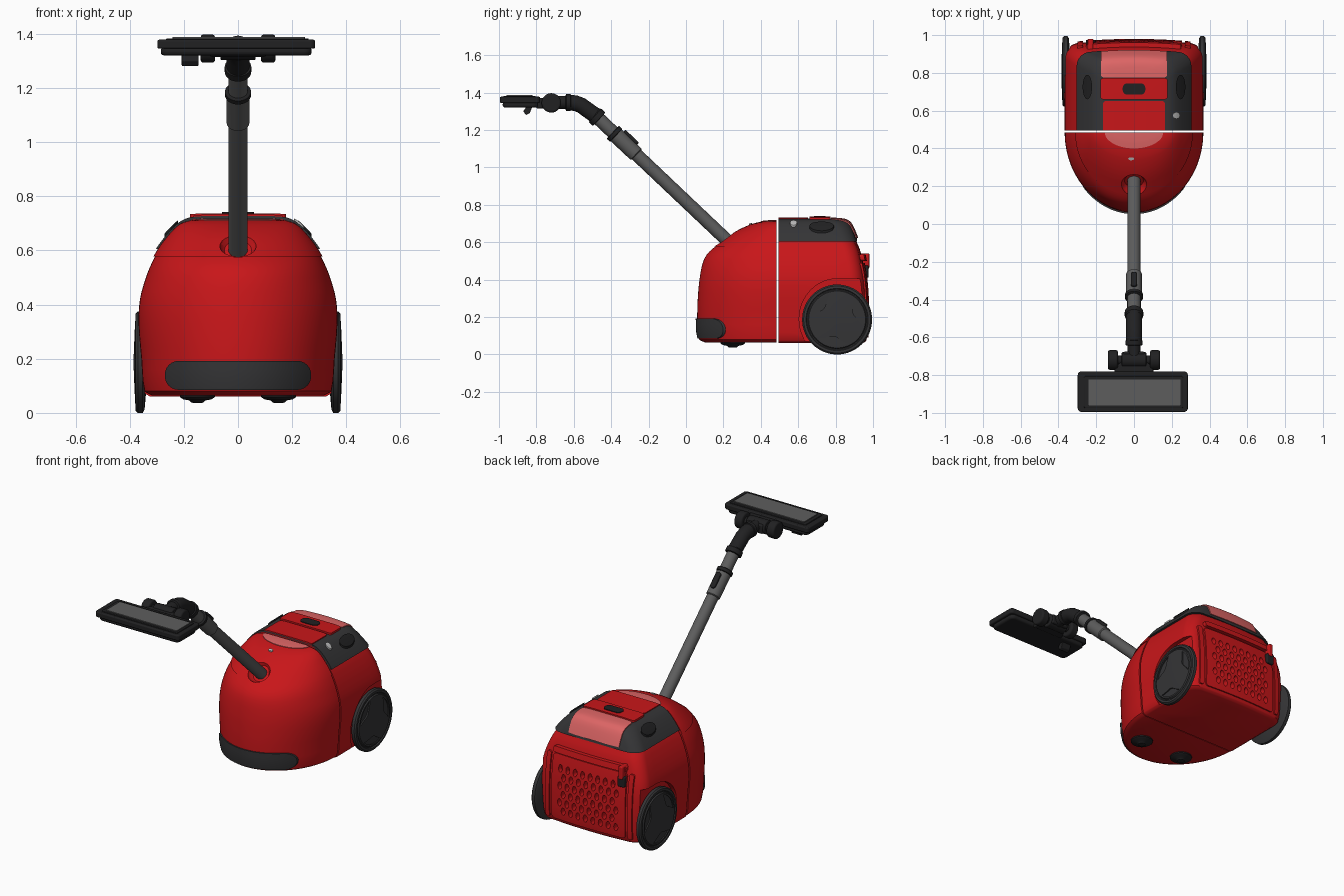
import bpy, bmesh, math
from mathutils import Vector, Matrix

if "Cube" in bpy.data.objects:
    bpy.data.objects.remove(bpy.data.objects["Cube"])

def mat(name, r, g, b):
    m = bpy.data.materials.new(name)
    m.diffuse_color = (r, g, b, 1)
    m.use_nodes = True
    m.node_tree.nodes["Principled BSDF"].inputs["Base Color"].default_value = m.diffuse_color
    return m

RED = mat("red_plastic", .58, .008, .01)
PINK = mat("clear_pink", .72, .13, .13)
DARK = mat("dark_plastic", .035, .035, .037)
BLACK = mat("black_plastic", .015, .015, .016)
GREY = mat("grey_metal", .11, .11, .11)
LIGHT = mat("light_metal", .5, .5, .5)

def finish(name, bm, m):
    bmesh.ops.recalc_face_normals(bm, faces=bm.faces)
    me = bpy.data.meshes.new(name)
    bm.to_mesh(me)
    bm.free()
    ob = bpy.data.objects.new(name, me)
    bpy.context.collection.objects.link(ob)
    if m:
        me.materials.append(m)
    return ob

def loft(name, rings, m):
    bm = bmesh.new()
    vs = [[bm.verts.new(p) for p in r] for r in rings]
    n = len(rings[0])
    for a, b in zip(vs, vs[1:]):
        for i in range(n):
            j = (i + 1) % n
            bm.faces.new((a[i], a[j], b[j], b[i]))
    bm.faces.new(vs[0])
    bm.faces.new(vs[-1])
    return finish(name, bm, m)

def prism(name, outlines, axis, lo, hi, m=None, bevel=0):
    put = {'x': lambda a, b, h: (h, a, b), 'y': lambda a, b, h: (a, h, b),
           'z': lambda a, b, h: (a, b, h)}[axis]
    bm = bmesh.new()
    for o in outlines:
        lo_v = [bm.verts.new(put(a, b, lo)) for a, b in o]
        hi_v = [bm.verts.new(put(a, b, hi)) for a, b in o]
        bm.faces.new(lo_v)
        bm.faces.new(hi_v)
        for i in range(len(o)):
            j = (i + 1) % len(o)
            bm.faces.new((lo_v[i], lo_v[j], hi_v[j], hi_v[i]))
    ob = finish(name, bm, m)
    if bevel:
        b = ob.modifiers.new("bevel", 'BEVEL')
        b.width, b.segments, b.limit_method = bevel, 3, 'ANGLE'
    return ob

def rrect(x0, x1, y0, y1, r, n=6):
    out = []
    for k, (cx, cy) in enumerate([(x1-r, y1-r), (x0+r, y1-r), (x0+r, y0+r), (x1-r, y0+r)]):
        for i in range(n + 1):
            a = math.pi / 2 * (k + i / n)
            out.append((cx + r * math.cos(a), cy + r * math.sin(a)))
    return out

def oval(cx, cy, rx, ry, n=24):
    return [(cx + rx * math.cos(2*math.pi*i/n), cy + ry * math.sin(2*math.pi*i/n)) for i in range(n)]

def boolean(ob, cutter, op='DIFFERENCE', keep=False):
    mod = ob.modifiers.new("bool", 'BOOLEAN')
    mod.object, mod.operation, mod.solver = cutter, op, 'EXACT'
    bpy.context.view_layer.objects.active = ob
    bpy.ops.object.modifier_apply(modifier=mod.name)
    if not keep:
        bpy.data.objects.remove(cutter)
    return ob

def mirror(ob):
    c = ob.copy()
    c.data = ob.data.copy()
    c.name = ob.name + "_left"
    c.data.transform(Matrix.Scale(-1, 4, (1, 0, 0)))
    c.data.flip_normals()
    bpy.context.collection.objects.link(c)

def tube(name, path, m, n=32):
    # round tube along (y, z, radius) stations in the middle plane
    rings = []
    for i, (y, z, r) in enumerate(path):
        a, b = path[max(i-1, 0)], path[min(i+1, len(path)-1)]
        t = Vector((0, b[0]-a[0], b[1]-a[1])).normalized()
        nrm = Vector((0, -t.z, t.y))
        rings.append([Vector((r*math.cos(q), y, z)) + nrm*r*math.sin(q)
                      for q in (2*math.pi*k/n for k in range(n))])
    return loft(name, rings, m)

# Body profiles: height, half width, front or back reach
FRONT = [(.065, .32, .10), (.08, .345, .07), (.2, .357, .06), (.33, .367, .065), (.42, .362, .075),
         (.5, .34, .093), (.55, .32, .125), (.6, .293, .19), (.65, .255, .262), (.69, .215, .345),
         (.706, .175, .405), (.711, .12, .45)]
REAR = [(.06, .325, .945), (.075, .345, .965), (.2, .357, .972), (.33, .367, .968), (.42, .362, .959),
        (.5, .34, .945), (.56, .315, .93), (.6, .293, .913), (.65, .255, .893), (.69, .215, .872),
        (.708, .185, .85), (.715, .155, .825), (.718, .115, .79)]

def smooth(tab, sub=3):
    out = []
    slope = lambda i, c: ((tab[min(i+1, len(tab)-1)][c] - tab[max(i-1, 0)][c]) /
                          (tab[min(i+1, len(tab)-1)][0] - tab[max(i-1, 0)][0]))
    for i in range(len(tab) - 1):
        a, b = tab[i], tab[i+1]
        h = b[0] - a[0]
        for k in range(sub):
            t = k / sub
            v = [a[c]*(2*t**3-3*t*t+1) + b[c]*(3*t*t-2*t**3) + h*slope(i, c)*(t**3-2*t*t+t)
                 + h*slope(i+1, c)*(t**3-t*t) for c in (1, 2)]
            out.append((a[0] + h*t, *v))
    return out + [tab[-1]]

def front_shell(name, m, d=0):
    rings = []
    for z, w, f in smooth(FRONT):
        arc = [math.pi * i / 56 for i in range(57)]
        rings.append([((w+d)*math.cos(a), .485-(.485-f+d)*math.sin(a), z+d*(z-.065)/.646) for a in arc])
    return loft(name, rings, m)

def rear_shell(name, m, d=0):
    rings, y0, r = [], .495, .065
    for z, w, b in smooth(REAR):
        w, b = w + d, b + d - .02
        half = [(w, y0 + (b-r-y0)*i/6) for i in range(6)]
        half += [(w-r+r*math.cos(a), b-r+r*math.sin(a)) for a in (math.pi/16*i for i in range(9))]
        half += [((w-r)*(1-k/4), b) for k in (1, 2, 3)]
        pts = half + [(0, b)] + [(-x, y) for x, y in reversed(half)]
        rings.append([(x, y + .02*(1-(x/w)**2)*(y-y0)/(b-y0), z + d*(z-.06)/.658) for x, y in pts])
    return loft(name, rings, m)

def patch(name, shell, m, d, outlines, axis, lo, hi):
    # raised panel that follows a shell
    return boolean(shell(name, m, d), prism("cutter", outlines, axis, lo, hi), 'INTERSECT')

# Front shell with hose socket
hit, way = Vector((.215, .614)), Vector((-.726, .688))
def wand(s, r):
    p = hit + way * s
    return (p.x, p.y, r)
front = front_shell("front_shell", RED)
hood = patch("front_hood", front_shell, RED, .004, [rrect(-.5, .5, -.1, .6, .02)], 'z', .578, .9)
for ob in (front, hood):
    boolean(ob, tube("cutter", [wand(-.02, .05), wand(0, .066), wand(.1, .085)], None))
patch("bumper", front_shell, DARK, .008, [rrect(-.27, .27, .085, .192, .05)], 'y', -.1, .3)
patch("front_window", front_shell, PINK, .007, [[(.155*math.cos(a), .486+.086*math.sin(a))
      for a in (math.pi+math.pi*i/24 for i in range(25))]], 'z', .62, .9)
patch("hood_badge", front_shell, LIGHT, .009, [oval(-.015, .345, .016, .008)], 'z', .62, .9)

# Rear shell with wheel wells and vent holes
rear = rear_shell("rear_shell", RED)
well = [(.81+.205*math.cos(a), .19+.215*math.sin(a)) for a in
        (math.radians(90+6*i) for i in range(21))] + [(.7, -.1), (1.1, -.1), (1.1, .405)]
for lo, hi in ((.338, .5), (-.5, -.338)):
    boolean(rear, prism("cutter", [well], 'x', lo, hi))
panel = patch("back_panel", rear_shell, RED, .008, [rrect(-.255, .255, .09, .49, .02)], 'y', .9, 1.2)
holes = prism("cutter", [oval(-.195+.052*c+(.026 if r % 2 else 0), .15+.052*r, .014, .023, 12)
              for r in range(6) for c in range(8)], 'y', .935, 1.2)
boolean(rear, holes, keep=True)
boolean(panel, holes)
patch("back_lip", rear_shell, RED, .02, [rrect(-.25, .25, .5, .535, .012)], 'y', .88, 1.2)
for s in (-1, 1):
    x = s * .285
    patch("back_rib", rear_shell, RED, .008, [rrect(x-.015, x+.015, .09, .49, .01)], 'y', .85, 1.2)
prism("cable_latch", [rrect(-.255, -.205, .41, .475, .01)], 'y', .93, .975, BLACK, .005)
prism("plug_hook", [rrect(-.245, -.215, .46, .54, .01)], 'y', .92, .98, RED, .005)

# Dark saddle and top panels
patch("top_saddle", rear_shell, DARK, .009, [rrect(-.5, .5, .4, .915, .02)], 'z', .605, .9)
patch("top_front_panel", rear_shell, RED, .014, [rrect(-.165, .165, .47, .652, .02)], 'z', .66, .9)
patch("carry_handle", rear_shell, RED, .019, [rrect(-.178, .178, .66, .772, .015)], 'z', .66, .9)
patch("rear_window", rear_shell, PINK, .013, [rrect(-.175, .175, .776, .99, .015)], 'z', .622, .9)
patch("handle_button", rear_shell, BLACK, .023, [rrect(-.06, .06, .685, .745, .025)], 'z', .66, .9)
for s in (-1, 1):
    patch("pedal", rear_shell, BLACK, .015, [oval(s*.247, .725, .025, .065)], 'z', .6, .9)
patch("power_dial", rear_shell, LIGHT, .014, [oval(.225, .575, .018, .018)], 'z', .6, .9)

# Rear wheels
prof = [(.335, .06), (.345, .175), (.352, .187), (.37, .187), (.378, .179), (.379, .166),
        (.373, .162), (.373, .157), (.38, .152), (.385, .03), (.385, .005)]
wheel = loft("rear_wheel", [[(x, .808+r*math.cos(a), .187+r*math.sin(a)) for a in
             (2*math.pi*i/64 for i in range(64))] for x, r in prof], DARK)
def lens(deg):
    pts = [(.142, deg-34+68*i/16) for i in range(17)]
    pts += [(.142-.05*math.cos(math.pi/2*(1-i/8)*1.0), deg+34*(1-i/8)) for i in range(1, 16)]
    return [(.808+r*math.cos(math.radians(a)), .187+r*math.sin(math.radians(a))) for r, a in pts]
boolean(wheel, prism("cutter", [lens(a) for a in (20, 140, 260)], 'x', .374, .42))
mirror(wheel)

# Front casters
caster = loft("caster", [[(.15+r*math.cos(a), .25+r*math.sin(a), z) for a in
              (2*math.pi*i/32 for i in range(32))] for z, r in
              ((.075, .066), (.058, .064), (.05, .052), (.046, .03), (.038, .022), (.036, .008))], BLACK)
mirror(caster)

# Wand, upper sleeve and lock
tube("wand", [wand(-.04, .035), wand(.71, .035)], GREY)
tube("wand_sleeve", [wand(.66, .037), wand(.665, .042), wand(.82, .043), wand(.821, .036), wand(1, .036)], GREY)
tube("lock_ring", [wand(.81, .043), wand(.813, .048), wand(.832, .048), wand(.835, .043)], BLACK)
lock = prism("lock_button", [rrect(-.016, .016, -.05, .05, .015)], 'z', .035, .056, BLACK, .005)
p = hit + way * .745
lock.data.transform(Matrix.Translation((0, p.x, p.y)) @ Matrix.Rotation(-math.atan2(.688, .726), 4, 'X'))

# Elbow and swivel
tube("elbow", [wand(.935, .037), wand(.937, .049), wand(.965, .049), wand(.968, .042), (-.53, 1.31, .042),
     (-.56, 1.332, .042), (-.59, 1.343, .042), (-.62, 1.347, .042), (-.622, 1.347, .036),
     (-.72, 1.347, .034)], BLACK)
tube("elbow_rib", [(-.615, 1.347, .04), (-.618, 1.347, .046), (-.64, 1.347, .046), (-.643, 1.347, .04)], BLACK)
prism("swivel_axle", [oval(-.72, 1.345, .042, .042, 32)], 'x', -.065, .065, BLACK, .006)
prism("axle_pin", [oval(-.72, 1.345, .025, .025, 24)], 'x', -.1, .1, BLACK)
mirror(prism("nozzle_wheel", [oval(-.72, 1.345, .052, .052, 32)], 'x', .085, .138, BLACK, .01))

# Floor nozzle
prism("nozzle_neck", [[(-.105, -.8), (.105, -.8), (.1, -.755), (.065, -.73), (.055, -.675),
      (-.055, -.675), (-.065, -.73), (-.1, -.755)]], 'z', 1.315, 1.372, BLACK, .008)
prism("nozzle_base", [rrect(-.298, .285, -.995, -.78, .02)], 'z', 1.345, 1.378, BLACK, .006)
prism("nozzle_cover", [rrect(-.285, .272, -.98, -.79, .03)], 'z', 1.32, 1.35, BLACK, .012)
prism("nozzle_frame", [rrect(-.265, .26, -.975, -.805, .01)], 'z', 1.375, 1.383, BLACK, .003)
prism("nozzle_plate", [rrect(-.242, .247, -.96, -.822, .005)], 'z', 1.38, 1.388, GREY)
prism("nozzle_pedal", [[(-.85, 1.33), (-.87, 1.3), (-.855, 1.28), (-.835, 1.29), (-.82, 1.33)]],
      'x', -.208, -.145, BLACK, .004)

# Shading
bpy.ops.object.select_all(action='DESELECT')
for ob in bpy.context.scene.objects:
    ob.select_set(True)
    bpy.context.view_layer.objects.active = ob
bpy.ops.object.shade_smooth_by_angle(angle=math.radians(35))
